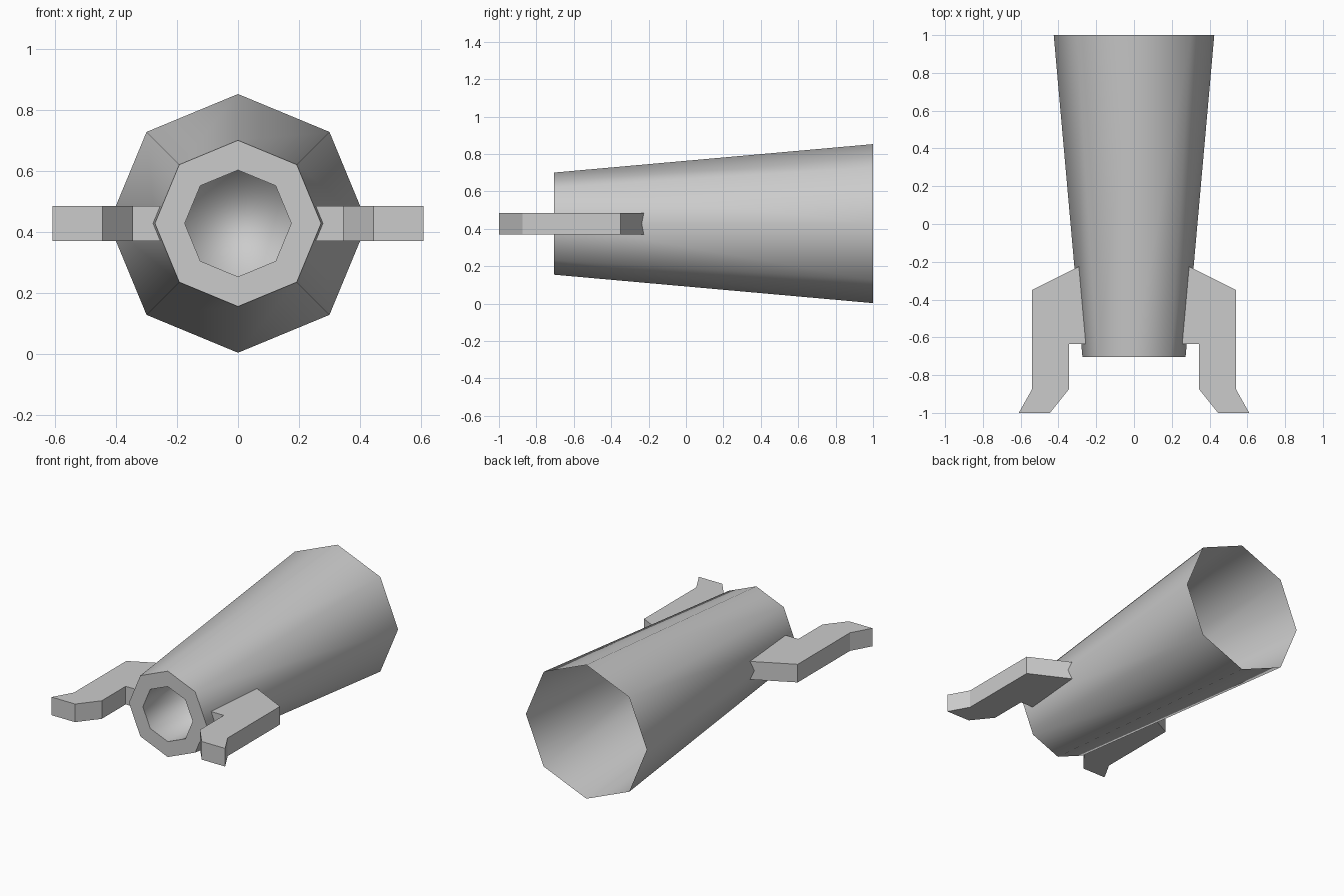
import bpy, bmesh
from math import cos, sin, pi

cube = bpy.data.objects.get("Cube")
if cube:
    bpy.data.objects.remove(cube)

SIDES = 8
AXIS_Z = 0.428

grey = bpy.data.materials.new("plain_grey")
grey.use_nodes = True
colour = (0.6, 0.6, 0.6, 1)
grey.diffuse_color = colour
grey.node_tree.nodes["Principled BSDF"].inputs["Base Color"].default_value = colour


def finish(bm, name):
    mesh = bpy.data.meshes.new(name)
    bm.to_mesh(mesh)
    bm.free()
    mesh.materials.append(grey)
    obj = bpy.data.objects.new(name, mesh)
    obj.location.z = AXIS_Z
    bpy.context.collection.objects.link(obj)
    return obj


# Tapered barrel: open at the back, flat front rim and a blind bore
def build_barrel():
    bm = bmesh.new()
    profile = [(0.425, 1.0), (0.273, -0.705), (0.175, -0.705), (0.175, -0.15)]
    rings = []
    for r, y in profile:
        rings.append([bm.verts.new((r * cos(2 * pi * i / SIDES), y,
                                    r * sin(2 * pi * i / SIDES)))
                      for i in range(SIDES)])
    for a, b in zip(rings, rings[1:]):
        for i in range(SIDES):
            j = (i + 1) % SIDES
            bm.faces.new((a[i], b[i], b[j], a[j]))
    bm.faces.new(rings[-1])
    bm.normal_update()
    # Outward normals: the front rim must face -y
    rim = [f for f in bm.faces if all(v.co.y < -0.7 for v in f.verts)]
    if rim[0].normal.y > 0:
        bmesh.ops.reverse_faces(bm, faces=bm.faces[:])
    # The bore floor looks out through the front
    floor = bm.faces[:][-1]
    bm.normal_update()
    if floor.normal.y > 0:
        floor.normal_flip()
    for f in bm.faces:
        f.smooth = f not in rim
    for e in bm.edges:
        if any(f in rim for f in e.link_faces) and not all(f in rim for f in e.link_faces):
            e.smooth = False
    finish(bm, "barrel")


# Side prong: a bent plate whose inner end is notched around the barrel edge
def build_prong(name, side):
    outline = [(0.54, -0.35), (0.54, -0.875), (0.61, -1.0), (0.445, -1.0),
               (0.345, -0.875), (0.345, -0.635)]
    half = 0.0575
    bm = bmesh.new()
    levels = []
    for z in (-half, 0, half):
        tuck = 0.024 if z else 0
        inner = [(0.279 - tuck, -0.635), (0.315 - tuck, -0.237 + tuck / 2)]
        levels.append([bm.verts.new((side * x, y, z)) for x, y in outline + inner])
    n = len(levels[0])
    low, mid, high = levels
    for i in range(n):
        j = (i + 1) % n
        if i == n - 2:
            # Notched inner end
            bm.faces.new((low[i], low[j], mid[j], mid[i]))
            bm.faces.new((mid[i], mid[j], high[j], high[i]))
        elif i in (n - 3, n - 1):
            bm.faces.new((low[i], low[j], mid[j], high[j], high[i], mid[i]))
        else:
            bm.faces.new((low[i], low[j], mid[j], high[j], high[i], mid[i]))
    bm.faces.new(low)
    bm.faces.new(high)
    bmesh.ops.recalc_face_normals(bm, faces=bm.faces[:])
    finish(bm, name)


build_barrel()
build_prong("left_prong", 1)
build_prong("right_prong", -1)
